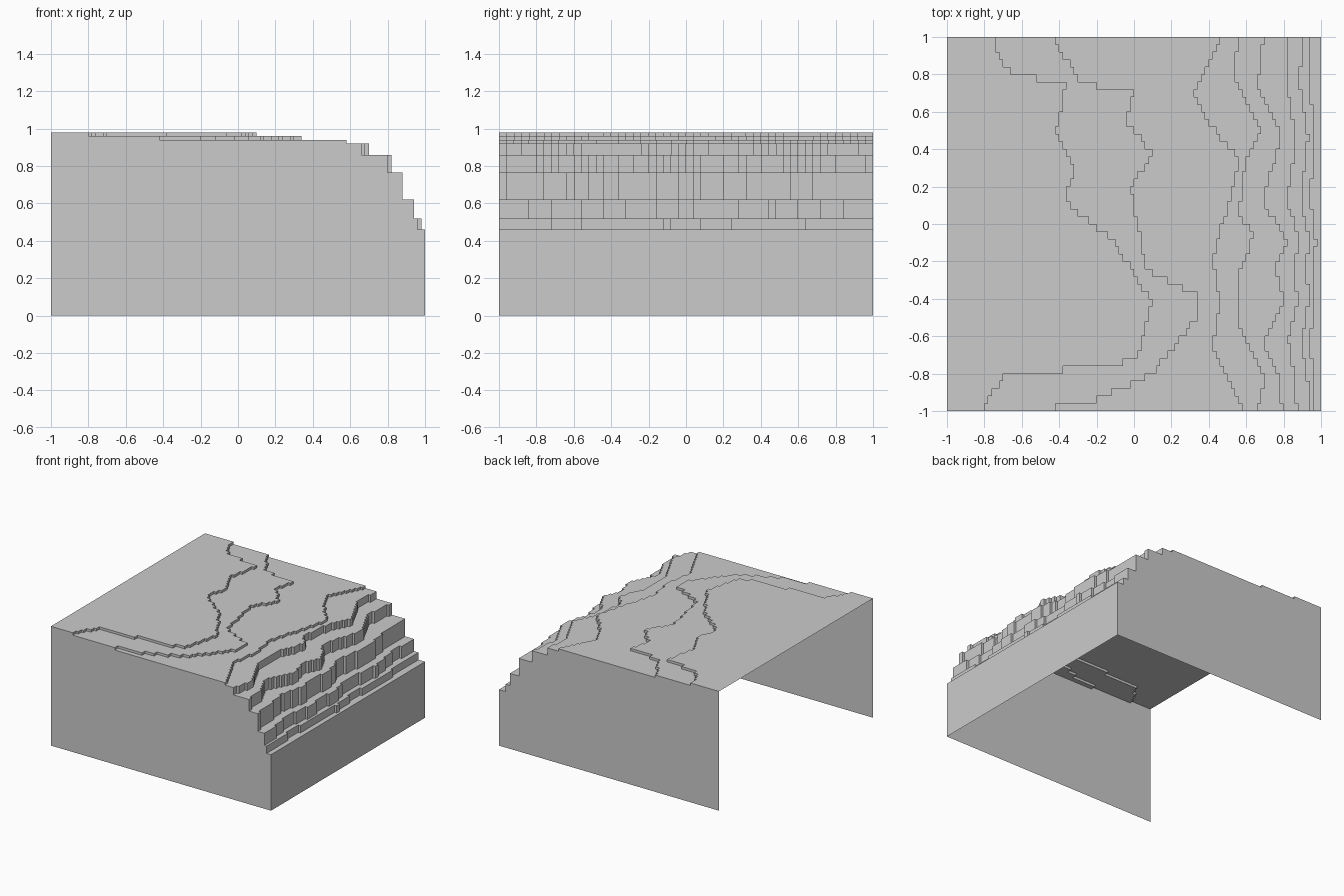
import bpy, bmesh, math

if "Cube" in bpy.data.objects:
    bpy.data.objects.remove(bpy.data.objects["Cube"])

N = 100                      # grid cells per side
C = 2 / N                    # cell size
Z = [0, 0.46, 0.52, 0.62, 0.765, 0.86, 0.92, 0.94, 0.96, 0.98]   # terrace heights

# Terrace edge outlines as (y, x); ground on the -x side is raised
LOBES = [(-1, .6), (-.85, .5), (-.63, -.6), (-.4, .8), (-.23, .1), (-.1, 1),
         (.12, -.7), (.48, .6), (.75, -1), (1, -.6)]
LEDGE = [(-1, .65), (-.82, .71), (-.57, .57), (-.25, .57), (-.05, .65),
         (.05, .56), (.35, .6), (.5, .67), (.8, .53), (1, .57)]
BROW = [(-1, .58), (-.65, .42), (-.4, .46), (-.2, .42), (.35, .57), (.43, .48), (.68, .32), (1, .46)]
UPPER = [(-1, -.52), (-.94, -.2), (-.8, .1), (-.5, .34), (-.38, .34), (-.24, .07),
         (.2, -.02), (.37, .1), (.55, -.04), (.71, 0), (.75, -.27), (1, -.44)]
SUMMIT = [(-1, -.82), (-.82, -.7), (-.73, .02), (-.42, .1), (-.1, -.1), (.12, -.37),
          (.3, -.31), (.5, -.42), (.74, -.36), (.83, -.7), (1, -.75)]


def edge_x(pts, y):
    for (y0, x0), (y1, x1) in zip(pts, pts[1:]):
        if y <= y1:
            return x0 + (x1 - x0) * (y - y0) / (y1 - y0)
    return pts[-1][1]


def make_row(j):
    y = -1 + (j // 2 * 2 + 1) * C        # pairs of rows share an edge, for chunky steps
    w = edge_x(LOBES, y)
    # The four cliff steps share one lobed outline that flattens towards the foot
    xs = [base + amp * w for base, amp in ((.955, .02), (.915, .03), (.848, .038), (.745, .08))]
    xs += [edge_x(e, y) for e in (LEDGE, BROW, UPPER, SUMMIT)]
    return [1 + sum(-1 + (i + .5) * C < x for x in xs) for i in range(N)]


rows = [make_row(j) for j in range(N)]


def level(i, j):
    return rows[j][i] if 0 <= i < N and 0 <= j < N else 0


bm = bmesh.new()
verts = {}


def v(i, j, k):
    if (i, j, k) not in verts:
        verts[i, j, k] = bm.verts.new((-1 + i * C, -1 + j * C, Z[k]))
    return verts[i, j, k]


def wall(a, b, low, high):
    for k in range(low, high):
        bm.faces.new((v(*a, k), v(*b, k), v(*b, k + 1), v(*a, k + 1)))


# Terrace tops and risers; the left side and the underside stay open
for j in range(N):
    for i in range(N):
        k = level(i, j)
        c = [(i, j), (i + 1, j), (i + 1, j + 1), (i, j + 1)]
        bm.faces.new([v(*p, k) for p in c])
        wall(c[0], c[1], level(i, j - 1), k)
        wall(c[1], c[2], level(i + 1, j), k)
        wall(c[2], c[3], level(i, j + 1), k)
        if i > 0:
            wall(c[3], c[0], level(i - 1, j), k)

# Merge flat areas
bmesh.ops.dissolve_limit(bm, angle_limit=0.01, verts=bm.verts[:], edges=bm.edges[:])

mesh = bpy.data.meshes.new("terraced_cliff")
bm.to_mesh(mesh)
bm.free()
grey = bpy.data.materials.new("plain grey")
grey.diffuse_color = (0.6, 0.6, 0.6, 1)
grey.use_nodes = True
grey.node_tree.nodes["Principled BSDF"].inputs["Base Color"].default_value = grey.diffuse_color
mesh.materials.append(grey)
bpy.context.collection.objects.link(bpy.data.objects.new("terraced_cliff", mesh))
